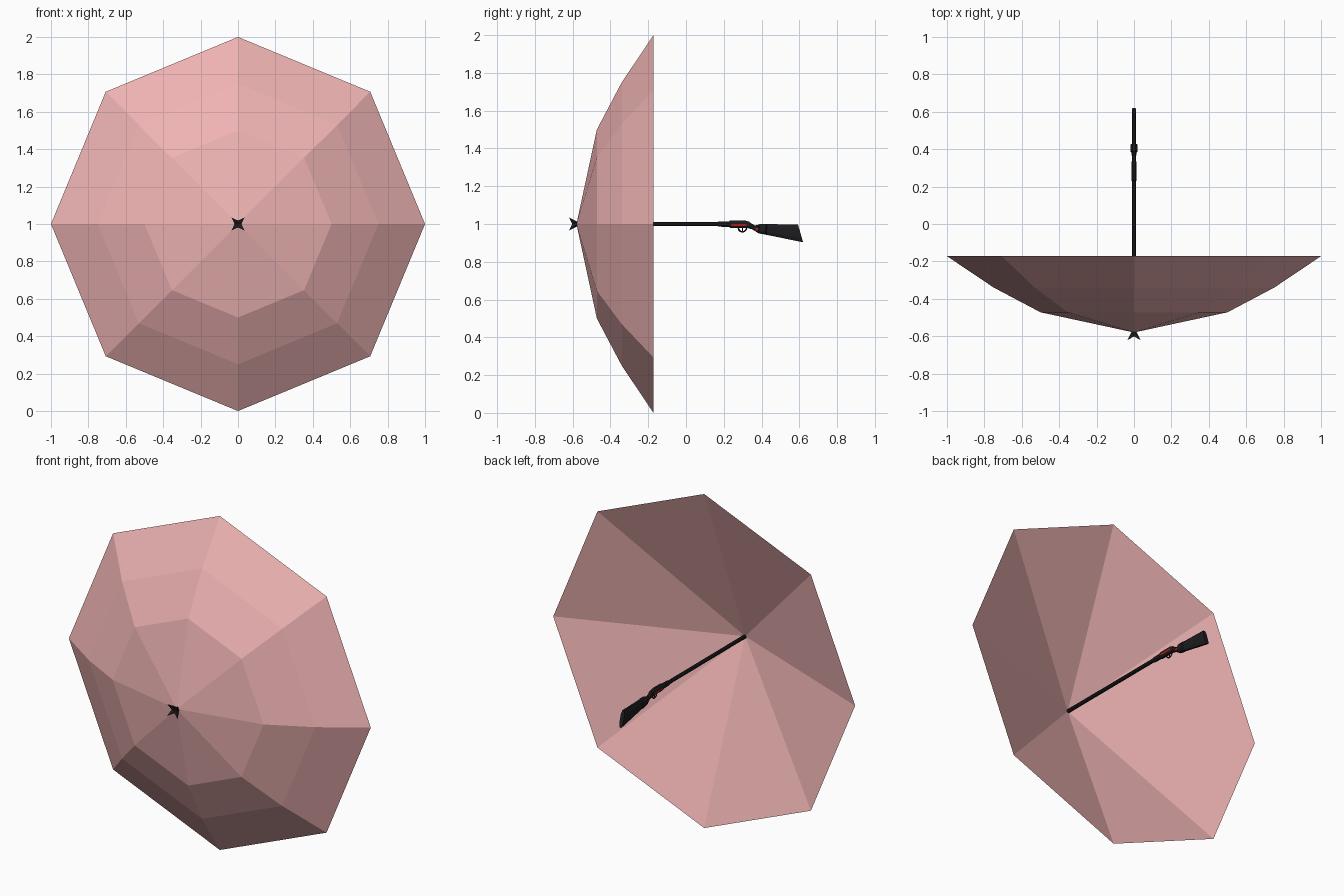
import bpy, bmesh, math
from mathutils import Vector

if "Cube" in bpy.data.objects:
    bpy.data.objects.remove(bpy.data.objects["Cube"])


def material(name, rgb):
    m = bpy.data.materials.new(name)
    m.diffuse_color = (*rgb, 1)
    m.use_nodes = True
    m.node_tree.nodes["Principled BSDF"].inputs["Base Color"].default_value = m.diffuse_color
    return m


PINK = material("pink_cloth", (0.86, 0.45, 0.45))
BLACK = material("black_metal", (0.012, 0.012, 0.014))
RED = material("red_trim", (0.45, 0.01, 0.01))


def finish(name, bm, mat):
    bmesh.ops.recalc_face_normals(bm, faces=bm.faces)
    me = bpy.data.meshes.new(name)
    bm.to_mesh(me)
    bm.free()
    me.materials.append(mat)
    ob = bpy.data.objects.new(name, me)
    bpy.context.collection.objects.link(ob)
    return ob


def lathe(name, profile, sides, mat):
    """Revolve (radius, y) points about the y axis at z = 1; radius 0 is a pole."""
    bm = bmesh.new()
    rings = []
    for r, y in profile:
        n = sides if r > 0 else 1
        rings.append([bm.verts.new((r * math.cos(math.tau * i / sides), y,
                                    1 + r * math.sin(math.tau * i / sides))) for i in range(n)])
    for a, b in zip(rings, rings[1:]):
        for i in range(sides):
            j = (i + 1) % sides
            vs = [a[i % len(a)], a[j % len(a)], b[j % len(b)], b[i % len(b)]]
            bm.faces.new(list(dict.fromkeys(vs)))
    return finish(name, bm, mat)


def loft(name, sections, mat):
    """Chamfered sections (y_top, z_top, y_bottom, z_bottom, half_width) along the gun."""
    bm = bmesh.new()
    shape = [(-.5, 0), (.5, 0), (1, .25), (1, .75), (.5, 1), (-.5, 1), (-1, .75), (-1, .25)]
    rings = []
    for yt, zt, yb, zb, w in sections:
        rings.append([bm.verts.new((u * w, yt + (yb - yt) * t, zt + (zb - zt) * t))
                      for u, t in shape])
    for a, b in zip(rings, rings[1:]):
        for i in range(8):
            j = (i + 1) % 8
            bm.faces.new((a[i], a[j], b[j], b[i]))
    bm.faces.new(rings[0])
    bm.faces.new(rings[-1])
    return finish(name, bm, mat)


def box(name, centre, size, mat):
    bm = bmesh.new()
    bmesh.ops.create_cube(bm, size=1)
    for v in bm.verts:
        v.co = Vector([c + s * p for c, s, p in zip(centre, size, v.co)])
    return finish(name, bm, mat)


# Canopy: faceted outer dome, plain cone lining, shared rim
lathe("canopy", [(0, -.58), (.5, -.472), (.75, -.34), (1, -.172), (0, -.56)], 8, PINK)

# Barrel serving as the shaft
lathe("barrel", [(0, -.59), (.011, -.59), (.011, .2), (0, .2)], 8, BLACK)

# Burst muzzle: four barbs flaring forward
bm = bmesh.new()
front, back = [], []
for i in range(8):
    a = math.tau * (i + 1) / 8
    r, y = (.05, -.62) if i % 2 == 0 else (.017, -.602)
    front.append(bm.verts.new((r * math.cos(a), y, 1 + r * math.sin(a))))
    back.append(bm.verts.new((.012 * math.cos(a), -.575, 1 + .012 * math.sin(a))))
hub = bm.verts.new((0, -.598, 1))
for i in range(8):
    j = (i + 1) % 8
    bm.faces.new((front[i], front[j], hub))
    bm.faces.new((front[i], front[j], back[j]))
    bm.faces.new((front[i], back[j], back[i]))
bm.faces.new(back)
finish("muzzle_star", bm, BLACK)

# Fore-end and receiver
loft("receiver", [(.17, 1.013, .17, .986, .012), (.23, 1.014, .23, .984, .012),
                  (.232, 1.019, .232, .980, .013), (.31, 1.019, .31, .980, .013),
                  (.335, 1.012, .335, .977, .012)], BLACK)

# Wrist and stock
loft("stock", [(.33, 1.013, .325, .979, .012), (.365, .992, .35, .972, .011),
               (.388, .998, .378, .955, .012), (.39, 1.0, .385, .950, .018),
               (.425, 1.001, .42, .944, .018), (.43, 1.0, .425, .943, .012),
               (.593, .996, .62, .903, .012)], BLACK)

# Trigger guard and trigger
bm = bmesh.new()
N, M = 12, 4
grid = []
for i in range(N):
    a = math.tau * i / N
    ring = []
    for k in range(M):
        b = math.tau * k / M
        r = .022 + .004 * math.cos(b)
        ring.append(bm.verts.new((.004 * math.sin(b), .299 + r * math.cos(a), .980 + r * math.sin(a))))
    grid.append(ring)
for i in range(N):
    for k in range(M):
        p, q = grid[i], grid[(i + 1) % N]
        bm.faces.new((p[k], q[k], q[(k + 1) % M], p[(k + 1) % M]))
finish("trigger_guard", bm, BLACK)
box("trigger", (0, .30, .973), (.004, .006, .02), BLACK)

# Red trim on both sides
for side, s in (("left", -1), ("right", 1)):
    box(side + "_receiver_trim", (s * .0125, .28, .995), (.004, .08, .012), RED)
    box(side + "_wrist_trim", (s * .011, .375, .972), (.004, .016, .014), RED)
